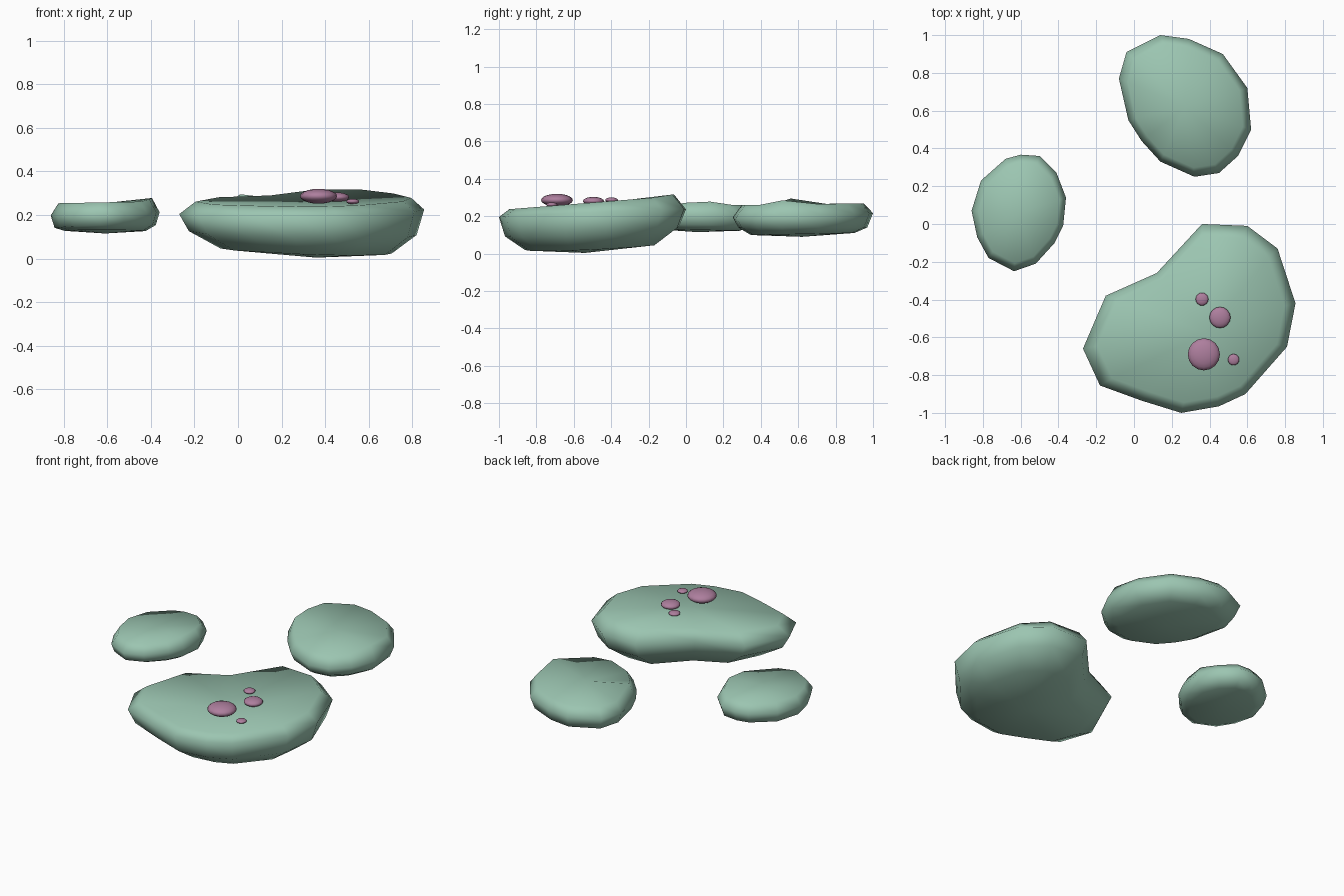
import bpy, bmesh

if "Cube" in bpy.data.objects:
    bpy.data.objects.remove(bpy.data.objects["Cube"])

def material(name, col):
    m = bpy.data.materials.new(name)
    m.diffuse_color = (*col, 1)
    m.use_nodes = True
    m.node_tree.nodes["Principled BSDF"].inputs["Base Color"].default_value = m.diffuse_color
    return m

GREEN = material("moss_green", (0.33, 0.56, 0.44))
PINK = material("mauve", (0.42, 0.21, 0.34))

def finish(bm, name, mat):
    bmesh.ops.recalc_face_normals(bm, faces=bm.faces)
    me = bpy.data.meshes.new(name)
    bm.to_mesh(me)
    bm.free()
    me.shade_smooth()
    me.materials.append(mat)
    bpy.context.collection.objects.link(bpy.data.objects.new(name, me))

def rock(name, outline, centre, rings, bottom_z, top, top_peak=None):
    """Stack scaled copies of an outline; each ring is (scale, z, x tilt, y tilt)."""
    bm = bmesh.new()
    cx, cy = centre
    loops = []
    for s, z, tx, ty in rings:
        loops.append([bm.verts.new((cx + (x - cx) * s, cy + (y - cy) * s,
                                    z + tx * (x - cx) * s + ty * (y - cy) * s))
                      for x, y in outline])
    if top_peak:
        for i, z in top_peak.items():
            loops[-1][i].co.z = z
    n = len(outline)
    for a, b in zip(loops, loops[1:]):
        for i in range(n):
            j = (i + 1) % n
            bm.faces.new((a[i], a[j], b[j], b[i]))
    low = bm.verts.new((cx, cy, bottom_z))
    high = bm.verts.new(top)
    for i in range(n):
        j = (i + 1) % n
        bm.faces.new((low, loops[0][j], loops[0][i]))
        bm.faces.new((high, loops[-1][i], loops[-1][j]))
    finish(bm, name, mat=GREEN)

# Large front rock
rock("large_rock",
     [(-.27, -.66), (-.15, -.38), (.12, -.26), (.36, 0), (.60, -.01), (.76, -.13), (.855, -.42),
      (.81, -.65), (.59, -.90), (.45, -.965), (.25, -1), (.04, -.935), (-.18, -.855)],
     (.36, -.54),
     [(.70, .033, -.04, .05), (.93, .115, -.03, .06), (1, .215, .01, .04), (.88, .27, 0, .08)],
     .004, (.38, -.58, .255), {3: .317, 4: .316})

# Back rock
rock("back_rock",
     [(.14, 1), (.29, .98), (.47, .90), (.60, .72), (.62, .50), (.55, .36), (.45, .27),
      (.32, .25), (.14, .33), (.04, .44), (-.03, .55), (-.08, .77), (-.04, .91)],
     (.28, .62),
     [(.74, .105, 0, .02), (.92, .14, 0, 0), (1, .205, 0, .03), (.87, .264, 0, .015)],
     .09, (.27, .62, .265), {10: .295, 4: .285})

# Small left rock
rock("small_rock",
     [(-.60, .367), (-.50, .36), (-.41, .27), (-.36, .14), (-.375, -.01), (-.42, -.10), (-.52, -.21),
      (-.635, -.25), (-.77, -.18), (-.83, -.07), (-.86, .07), (-.81, .23), (-.68, .345)],
     (-.61, .06),
     [(.74, .127, 0, -.02), (.93, .148, .03, -.02), (1, .205, .03, 0), (.86, .258, .02, 0)],
     .115, (-.61, .06, .255), {3: .278, 4: .272})

# Flattened pebbles on the large rock
for i, (x, y, z, r) in enumerate([(.37, -.69, .286, .085), (.455, -.495, .281, .056),
                                  (.36, -.398, .287, .034), (.527, -.718, .262, .030)]):
    bm = bmesh.new()
    bmesh.ops.create_uvsphere(bm, u_segments=16, v_segments=10, radius=r)
    bmesh.ops.scale(bm, vec=(1, 1, .4), verts=bm.verts)
    bmesh.ops.translate(bm, vec=(x, y, z), verts=bm.verts)
    finish(bm, f"pebble_{i + 1}", PINK)
